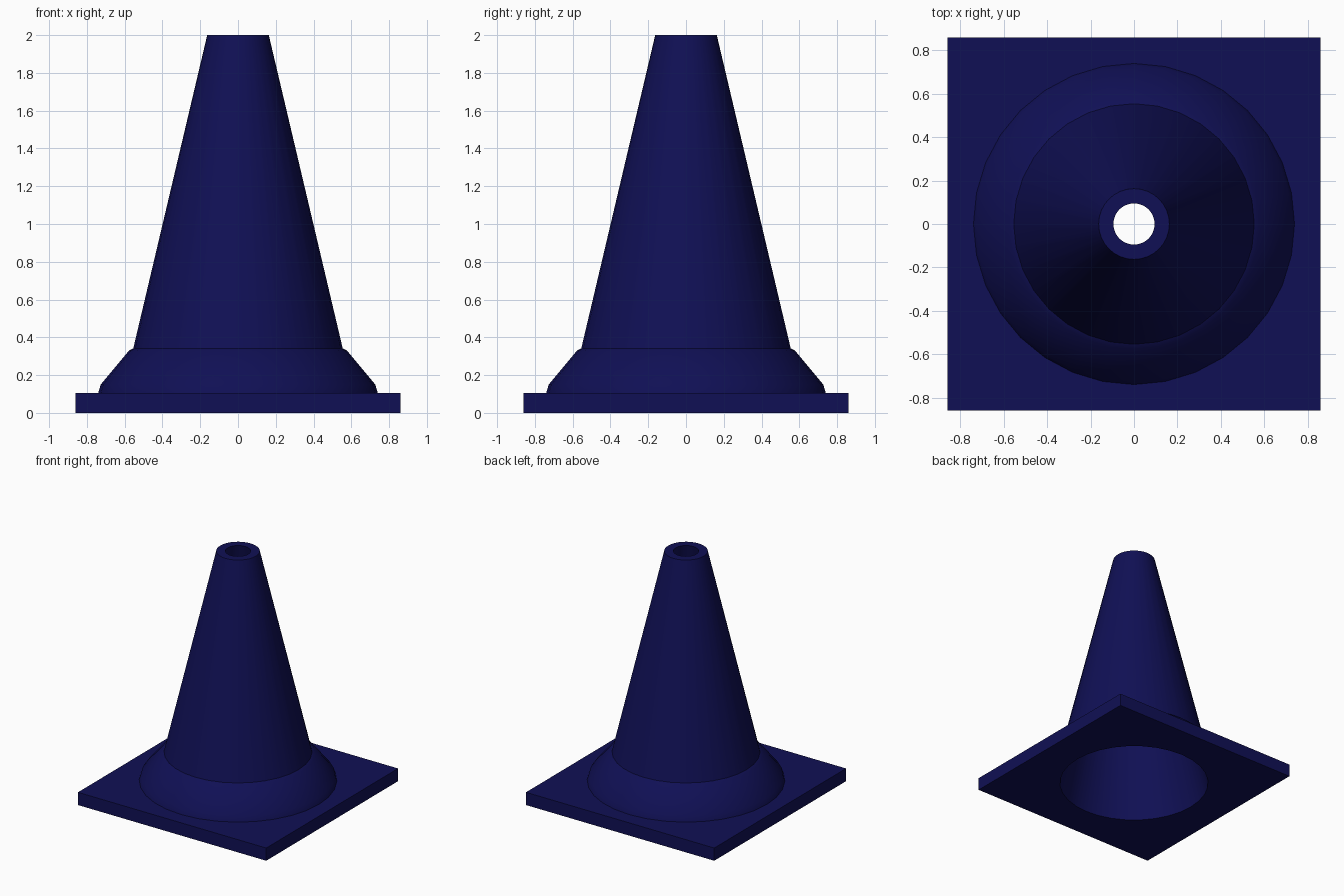
import bpy, bmesh
from math import cos, sin, pi, radians

if "Cube" in bpy.data.objects:
    bpy.data.objects.remove(bpy.data.objects["Cube"])

SEG = 32
navy = bpy.data.materials.new("navy")
navy.diffuse_color = (0.005, 0.005, 0.09, 1)
navy.use_nodes = True
navy.node_tree.nodes["Principled BSDF"].inputs["Base Color"].default_value = navy.diffuse_color


def lathe(name, profile, smooth=True):
    """Revolve a closed profile of (radius, z, is_square) points."""
    bm = bmesh.new()
    rings = []
    for r, z, square in profile:
        ring = []
        for i in range(SEG):
            c, s = cos(2 * pi * i / SEG), sin(2 * pi * i / SEG)
            k = r / max(abs(c), abs(s)) if square else r
            ring.append(bm.verts.new((k * c, k * s, z)))
        rings.append(ring)
    for a, b in zip(rings, rings[1:] + rings[:1]):
        for i in range(SEG):
            j = (i + 1) % SEG
            bm.faces.new((a[i], a[j], b[j], b[i]))
    bmesh.ops.recalc_face_normals(bm, faces=bm.faces)
    mesh = bpy.data.meshes.new(name)
    bm.to_mesh(mesh)
    bm.free()
    mesh.materials.append(navy)
    obj = bpy.data.objects.new(name, mesh)
    bpy.context.collection.objects.link(obj)
    if smooth:
        bpy.ops.object.select_all(action='DESELECT')
        obj.select_set(True)
        bpy.context.view_layer.objects.active = obj
        bpy.ops.object.shade_smooth_by_angle(angle=radians(30))
    return obj


# Outer radius of the tapered body at height z
def body_r(z):
    return 0.635 - 0.236 * z


# Square base plate with a round opening
H = 0.105
lathe("base_plate", [(0.86, 0, True), (0.86, H, True),
                     (body_r(H), H, False), (body_r(0), 0, False)], smooth=False)

# Sloped collar around the foot of the cone
lathe("collar", [(0.74, H, False), (0.727, 0.15, False), (0.577, 0.33, False),
                 (body_r(0.342), 0.342, False), (body_r(H), H, False)])

# Hollow cone, open at top and bottom
lathe("cone_body", [(body_r(0), 0, False), (body_r(2), 2, False),
                    (0.095, 2, False), (0.578, 0, False)])
